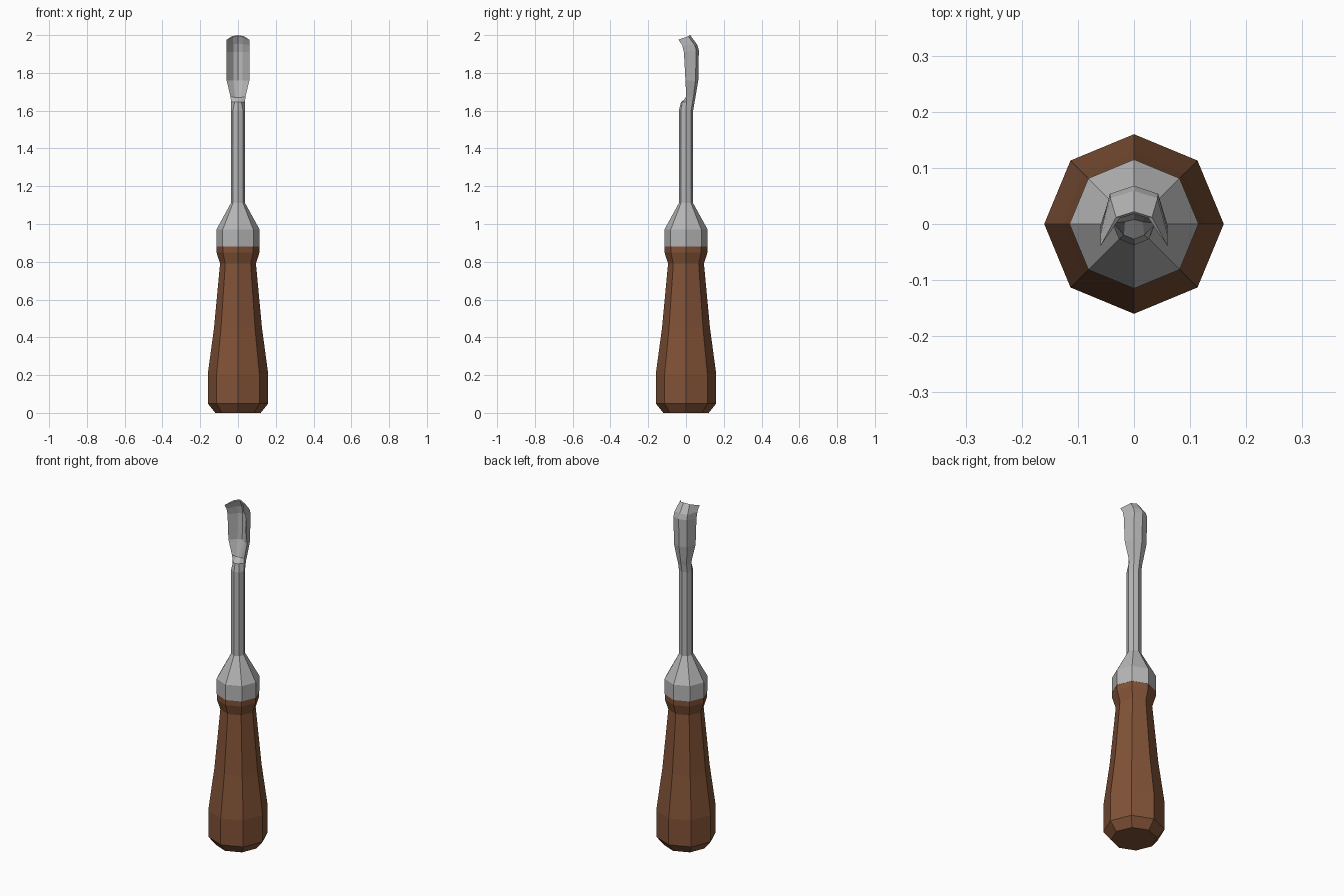
import bpy, math


def material(name, rgb):
    m = bpy.data.materials.new(name)
    m.diffuse_color = (*rgb, 1)
    return m


brown = material("brown wood", (0.22, 0.085, 0.038))
steel = material("grey steel", (0.47, 0.47, 0.47))


def octagon(r, z):
    # starts at the front (-y) and runs counter-clockwise seen from above
    return [(r * math.sin(k * math.pi / 4), -r * math.cos(k * math.pi / 4), z) for k in range(8)]


def channel(front, front_diag, side, back_diag, back):
    # mirrored eight-point section; each point is (x, y, z)
    half = [front_diag, side, back_diag]
    return [front] + half + [back] + [(-x, y, z) for x, y, z in reversed(half)]


def loft(name, rings, mat):
    n = 8
    verts = [p for ring in rings for p in ring]
    faces = [(i * n + k, i * n + (k + 1) % n, (i + 1) * n + (k + 1) % n, (i + 1) * n + k)
             for i in range(len(rings) - 1) for k in range(n)]
    faces.append(tuple(reversed(range(n))))
    # top cap as strips so that a crescent section closes cleanly
    t = (len(rings) - 1) * n
    faces += [(t, t + 1, t + 3, t + 4), (t + 1, t + 2, t + 3),
              (t, t + 4, t + 5, t + 7), (t + 7, t + 5, t + 6)]
    mesh = bpy.data.meshes.new(name)
    mesh.from_pydata(verts, [], faces)
    mesh.materials.append(mat)
    mesh.update()
    bpy.context.collection.objects.link(bpy.data.objects.new(name, mesh))


# Wooden handle
loft("handle", [octagon(r, z) for r, z in [
    (0.12, 0), (0.16, 0.05), (0.16, 0.205), (0.127, 0.45),
    (0.095, 0.79), (0.114, 0.85), (0.114, 0.88)]], brown)

# Metal collar tapering into the shaft
loft("ferrule", [octagon(r, z) for r, z in [
    (0.115, 0.88), (0.115, 0.97), (0.111, 0.977), (0.038, 1.11)]], steel)

# Shaft flowing into a hollow, forward-curling gouge blade
loft("shaft_and_blade", [
    octagon(0.038, 1.10),
    octagon(0.038, 1.60),
    channel((0, -0.027, 1.645), (0.018, -0.020, 1.645), (0.036, 0.002, 1.645),
            (0.028, 0.034, 1.645), (0, 0.045, 1.645)),
    channel((0, 0.008, 1.67), (0.016, 0.004, 1.67), (0.040, 0.001, 1.675),
            (0.031, 0.039, 1.67), (0, 0.050, 1.67)),
    channel((0, 0.038, 1.76), (0.024, 0.030, 1.76), (0.060, -0.003, 1.76),
            (0.043, 0.050, 1.76), (0, 0.065, 1.76)),
    channel((0, 0.044, 1.91), (0.024, 0.036, 1.91), (0.060, -0.011, 1.91),
            (0.043, 0.054, 1.92), (0, 0.068, 1.92)),
    channel((0, 0.036, 1.955), (0.025, 0.027, 1.953), (0.060, -0.020, 1.947),
            (0.042, 0.046, 1.947), (0, 0.059, 1.95)),
    channel((0, 0.018, 1.996), (0.026, 0.010, 1.990), (0.060, -0.040, 1.976),
            (0.032, 0.012, 1.994), (0, 0.022, 2.0)),
], steel)
